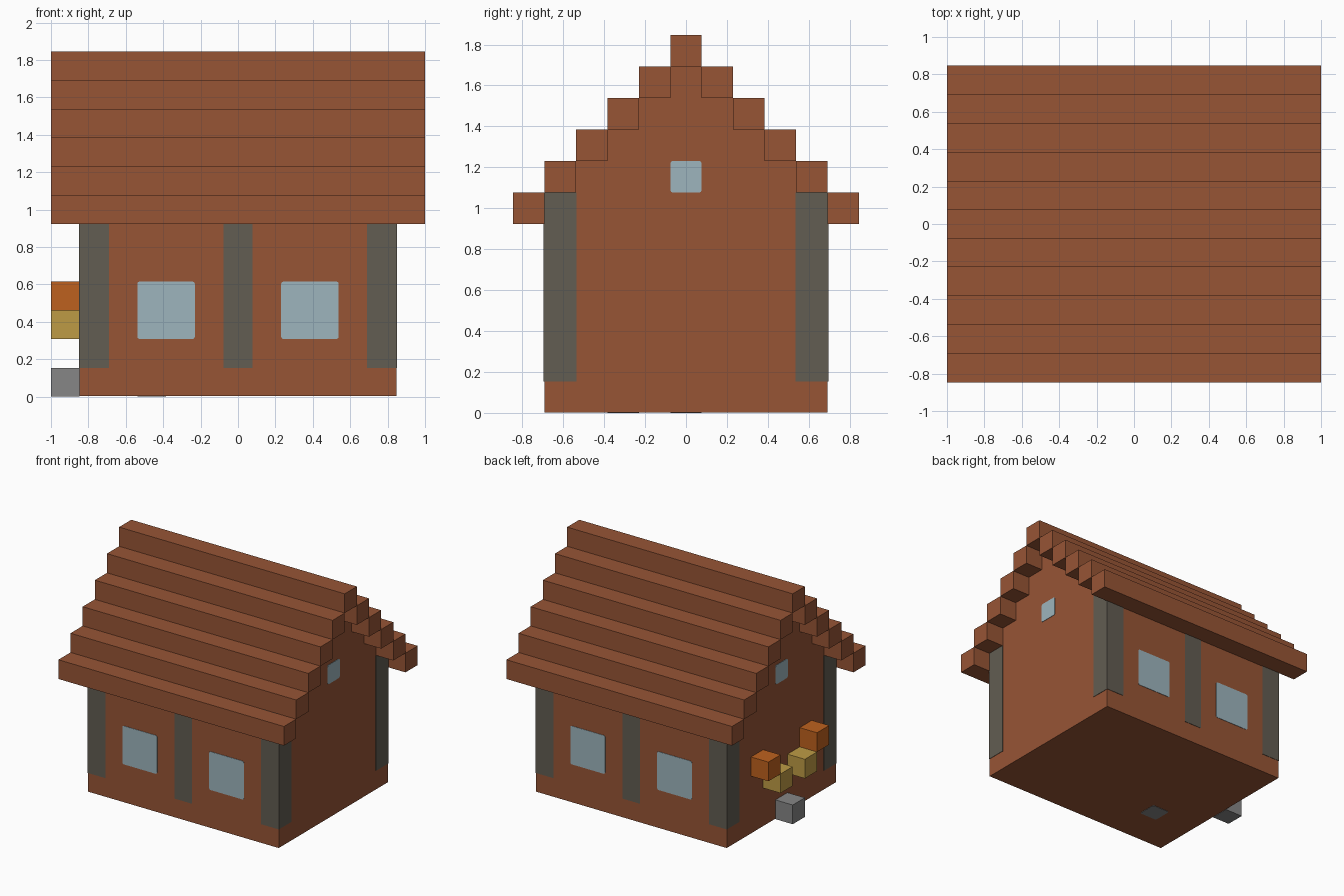
import bpy
import bmesh

if "Cube" in bpy.data.objects:
    bpy.data.objects.remove(bpy.data.objects["Cube"])

U = 2 / 13       # edge of one building block
SKIN = 0.02      # how far painted panels stand proud, in blocks


def material(name, rgb):
    mat = bpy.data.materials.new(name)
    mat.use_nodes = True
    mat.diffuse_color = (*rgb, 1)
    bsdf = mat.node_tree.nodes["Principled BSDF"]
    bsdf.inputs["Base Color"].default_value = (*rgb, 1)
    bsdf.inputs["Roughness"].default_value = 0.9
    return mat


BROWN = material("brown wood", (0.31, 0.09, 0.036))
TIMBER = material("dark timber", (0.122, 0.109, 0.085))
GLASS = material("pale blue glass", (0.34, 0.46, 0.51))
GREY = material("grey stone", (0.238, 0.238, 0.238))
YELLOW = material("straw yellow", (0.515, 0.33, 0.06))
ORANGE = material("orange", (0.515, 0.12, 0.013))


def finish(name, bm, mat):
    bmesh.ops.recalc_face_normals(bm, faces=bm.faces)
    mesh = bpy.data.meshes.new(name)
    bm.to_mesh(mesh)
    bm.free()
    mesh.materials.append(mat)
    obj = bpy.data.objects.new(name, mesh)
    bpy.context.collection.objects.link(obj)
    return obj


def box(name, centre, size, mat, round_axis=None):
    """Box in block units; edges along round_axis can be slightly rounded."""
    bm = bmesh.new()
    bmesh.ops.create_cube(bm, size=1)
    for v in bm.verts:
        v.co = [(c + p * s) * U for c, p, s in zip(centre, v.co, size)]
    if round_axis is not None:
        edges = [e for e in bm.edges
                 if abs((e.verts[0].co - e.verts[1].co).normalized()[round_axis]) > 0.9]
        bmesh.ops.bevel(bm, geom=edges, offset=0.08 * U, segments=2,
                        profile=0.5, affect='EDGES')
    return finish(name, bm, mat)


# House body: stepped gable profile extruded along x
half = [(4.5, SKIN), (4.5, 7)]
for step in range(4):
    half += [(3.5 - step, 7 + step), (3.5 - step, 8 + step)]
profile = half + [(-y, z) for y, z in reversed(half)]
bm = bmesh.new()
face = bm.faces.new([bm.verts.new((-5.5 * U, y * U, z * U)) for y, z in profile])
moved = bmesh.ops.extrude_face_region(bm, geom=[face])["geom"]
bmesh.ops.translate(bm, vec=(11 * U, 0, 0),
                    verts=[v for v in moved if isinstance(v, bmesh.types.BMVert)])
finish("house_body", bm, BROWN)

# Roof beams climbing to the ridge
for step in range(5):
    for side, label in ((-1, "front"), (1, "back")):
        box(f"roof_beam_{label}_{step + 1}", (0, side * (5 - step), 6.5 + step),
            (13, 1, 1), BROWN)
box("roof_ridge_beam", (0, 0, 11.5), (13, 1, 1), BROWN)

# Timber posts and paired windows on both long walls
for side, label in ((-1, "front"), (1, "back")):
    for x, place in ((-5, "right"), (5, "left")):
        box(f"corner_post_{label}_{place}",
            (x, side * 4, 4), (1 + 2 * SKIN, 1 + 2 * SKIN, 6), TIMBER)
    box(f"middle_post_{label}", (0, side * 4, 4), (1, 1 + 2 * SKIN, 6), TIMBER)
    for x, place in ((-2.5, "right"), (2.5, "left")):
        box(f"window_{label}_{place}", (x, side * 4.5, 3), (2, 2 * SKIN, 2), GLASS, 1)

# Small gable windows
for side, label in ((-1, "right"), (1, "left")):
    box(f"gable_window_{label}", (side * 5.5, 0, 7.5), (2 * SKIN, 1, 1), GLASS, 0)

# Doorstep, lamps on the right wall, and a stone in the floor
box("doorstep", (-6, 0, 0.5), (1, 1, 1), GREY)
for side, label in ((-1, "front"), (1, "back")):
    box(f"lamp_base_{label}", (-6, side, 2.5), (1, 1, 1), YELLOW)
    box(f"lamp_flame_{label}", (-6, side * 2, 3.5), (1, 1, 1), ORANGE)
box("floor_stone", (-3, -2, SKIN), (1, 1, 2 * SKIN), GREY, 2)
